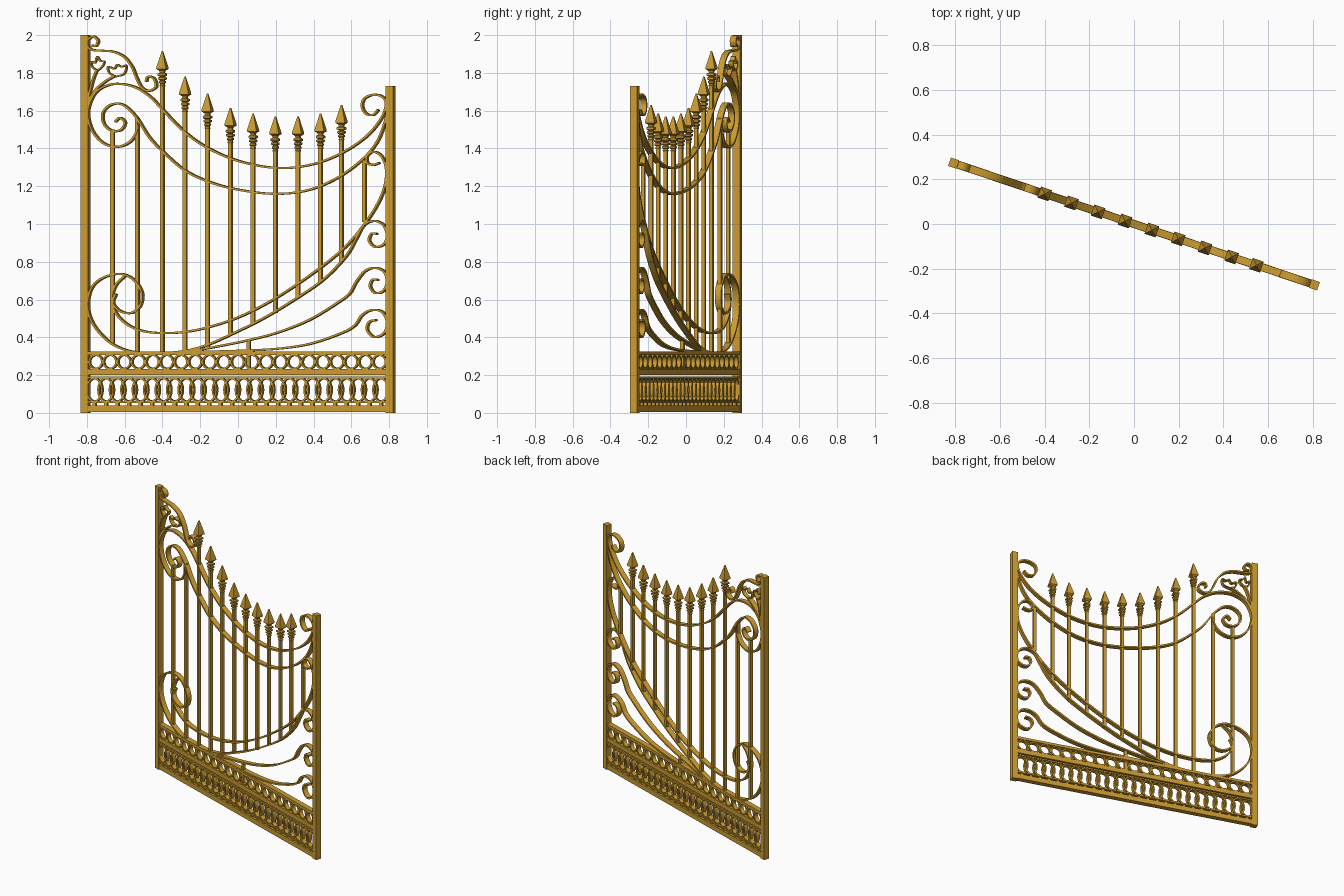
import bpy, bmesh, math
from mathutils import Vector

ANG = math.atan2(-0.55, 1.63)      # the leaf stands swung open
C = math.cos(ANG)
S = 188.7                          # trace units per metre
gold = bpy.data.materials.new("gold")
gold.diffuse_color = (0.60, 0.33, 0.03, 1)


def P(p):
    """Front-view trace point -> point in the gate plane (u, z)."""
    return Vector(((p[0] - 238.5) / S / C, (412.8 - p[1]) / S))


def finish(bm, name):
    bmesh.ops.recalc_face_normals(bm, faces=bm.faces)
    me = bpy.data.meshes.new(name)
    bm.to_mesh(me)
    bm.free()
    ob = bpy.data.objects.new(name, me)
    bpy.context.collection.objects.link(ob)
    ob.rotation_euler.z = ANG
    me.materials.append(gold)
    return ob


def add_box(bm, u0, u1, z0, z1, d):
    r = bmesh.ops.create_cube(bm, size=1)
    for v in r["verts"]:
        v.co = ((u0 + u1) / 2 + v.co.x * (u1 - u0), v.co.y * d, (z0 + z1) / 2 + v.co.z * (z1 - z0))


def box(name, *a):
    bm = bmesh.new()
    add_box(bm, *a)
    return finish(bm, name)


def spline(pts, n=5):
    pts = [2 * pts[0] - pts[1]] + pts + [2 * pts[-1] - pts[-2]]
    out = []
    for i in range(1, len(pts) - 2):
        a, b, c, d = pts[i - 1:i + 3]
        for k in range(n):
            t = k / n
            out.append(0.5 * (2 * b + (c - a) * t + (2 * a - 5 * b + 4 * c - d) * t * t
                              + (3 * b - a - 3 * c + d) * t ** 3))
    return out + [pts[-2]]


def add_ribbon(bm, path, th, d, closed=False):
    n, rings = len(path), []
    for i, p in enumerate(path):
        a = path[i - 1] if closed or i else p
        b = path[(i + 1) % n] if closed or i < n - 1 else p
        t = (b - a).normalized()
        o = Vector((-t.y, t.x)) * th / 2
        rings.append([bm.verts.new((q.x, y, q.y)) for q, y in
                      ((p + o, -d / 2), (p + o, d / 2), (p - o, d / 2), (p - o, -d / 2))])
    for i in range(n if closed else n - 1):
        r, s = rings[i], rings[(i + 1) % n]
        for k in range(4):
            bm.faces.new((r[k], r[(k + 1) % 4], s[(k + 1) % 4], s[k]))
    if not closed:
        bm.faces.new(rings[0])
        bm.faces.new(rings[-1])


def ribbon(name, pts, th=0.011, d=0.034):
    bm = bmesh.new()
    add_ribbon(bm, spline([P(p) for p in pts]), th, d)
    return finish(bm, name)


# posts and rails
U = 0.852
box("left_post", -U - .02, -U + .02, 0, 2.0, .04)
box("right_post", U - .02, U + .02, 0, 1.73, .04)
for nm, z0, z1 in (("bottom_rail", .005, .04), ("lower_band_sill", .052, .062), ("lower_band_cap", .182, .192),
                   ("middle_rail", .20, .232), ("top_rail", .307, .325)):
    box(nm, -U, U, z0, z1, .036)


# rows of hoops between the rails
def hoops(name, count, zc, a, b):
    bm = bmesh.new()
    for i in range(count):
        u = -.832 + 1.664 * (i + .5) / count
        ring = [Vector((u + a * math.cos(k * math.tau / 20), zc + b * math.sin(k * math.tau / 20)))
                for k in range(20)]
        add_ribbon(bm, ring, .009, .028, True)
    return bm


finish(hoops("upper_hoops", 21, .27, .036, .036), "upper_hoops")
bm = hoops("lower_hoops", 26, .122, .042, .061)
for i in range(26):                 # small blocks under each hoop
    u = -.832 + 1.664 * (i + .5) / 26
    add_box(bm, u - .009, u + .009, .038, .054, .024)
finish(bm, "lower_hoops")


# upright bars, the middle nine carrying square spear heads
def bar(x, z0, z1):
    u = x / C
    return box("upright_bar", u - .01, u + .01, z0, z1, .02)


def spear(x, tip):
    bm = bmesh.new()
    prof = [(.009, -.19), (.013, -.182), (.009, -.174), (.015, -.168), (.015, -.160), (.009, -.156),
            (.018, -.149), (.018, -.140), (.009, -.136), (.020, -.129), (.020, -.119), (.011, -.113),
            (.014, -.103), (.026, -.094), (.025, -.084), (.003, 0)]
    rows = [[bm.verts.new((x / C + sx * h, sy * h, tip + z))
             for sx, sy in ((-1, -1), (1, -1), (1, 1), (-1, 1))] for h, z in prof]
    for r, s in zip(rows, rows[1:]):
        for k in range(4):
            bm.faces.new((r[k], r[(k + 1) % 4], s[(k + 1) % 4], s[k]))
    bm.faces.new(rows[0])
    bm.faces.new(rows[-1])
    finish(bm, "spear_head")


for x, z0, tip in ((-.40, .32, 1.915), (-.28, .32, 1.78), (-.161, .35, 1.69), (-.04, .41, 1.615),
                   (.08, .47, 1.585), (.198, .53, 1.57), (.318, .61, 1.57), (.437, .69, 1.585), (.548, .80, 1.63)):
    bar(x, z0, tip - .10)
    spear(x, tip)
for x, z0, z1 in ((-.664, .37, 1.50), (-.532, .32, 1.56), (.67, 1.01, 1.34), (.057, .235, .39)):
    bar(x, z0, z1)

# two sweeping top ribbons with end scrolls
ribbon("upper_sweep", [(138, 120), (138, 131), (131, 142), (118, 147), (104, 143), (93, 130), (89, 112), (95, 95),
       (105, 87), (118, 84), (135, 87), (150, 96), (163, 109), (180, 127), (200, 143), (225, 156), (250, 164),
       (276, 168), (300, 167), (325, 161), (350, 149), (370, 134), (383, 117), (387, 104), (383, 97), (374, 95),
       (365, 99), (363, 107), (367, 114), (374, 115), (379, 110)])
ribbon("lower_sweep", [(116, 122), (121, 118), (126, 123), (122, 130), (113, 131), (105, 124), (104, 113), (112, 105),
       (124, 105), (137, 117), (150, 137), (163, 151), (185, 170), (210, 182), (240, 190), (276, 194), (310, 190),
       (340, 177), (365, 158), (379, 140), (387, 118), (388, 106)])

# two lower crossing sweeps
ribbon("inner_low_sweep", [(380, 163), (374, 165), (368, 163), (368, 156), (374, 152), (382, 156), (387, 168),
       (386, 185), (379, 203), (367, 222), (350, 243), (330, 261), (300, 283), (270, 302), (240, 317), (210, 327),
       (185, 332), (160, 333), (140, 330), (125, 322), (116, 311), (113, 298), (117, 285), (126, 276)])
ribbon("outer_low_sweep", [(378, 234), (372, 234), (370, 241), (376, 247), (385, 244), (388, 235), (384, 225),
       (375, 221), (365, 225), (358, 237), (347, 256), (325, 279), (298, 298), (265, 318), (235, 333), (208, 345),
       (185, 351), (160, 353), (135, 352), (115, 345), (100, 332), (91, 317), (89, 301), (94, 286), (106, 277),
       (122, 274), (135, 280), (143, 293), (141, 306), (132, 313), (121, 311), (114, 303), (117, 294)])

# two side scrolls at lower right
ribbon("middle_scroll", [(379, 280), (373, 280), (371, 287), (376, 293), (384, 291), (388, 282), (385, 272),
       (376, 268), (366, 271), (357, 282), (350, 294), (335, 305), (310, 320), (280, 332), (250, 340), (210, 348),
       (185, 352)])
ribbon("bottom_scroll", [(377, 320), (370, 322), (368, 330), (375, 337), (385, 333), (388, 322), (383, 312),
       (373, 310), (363, 315), (355, 326), (340, 334), (310, 344), (275, 349), (230, 351), (185, 352)])

# crest beside the tall post: S-scroll, stems and leaf outlines
ribbon("crest_scroll", [(93, 46), (97, 46), (99, 41), (95, 37), (90, 39), (88, 45), (93, 50), (103, 51), (114, 52),
       (125, 57), (133, 67), (138, 79), (143, 88), (150, 91), (157, 87), (155, 79), (149, 77), (147, 82)])
ribbon("crest_stem", [(89, 104), (91, 92), (94, 80), (98, 70)])
ribbon("crest_stem", [(89, 104), (96, 91), (106, 82), (116, 76)])
ribbon("crest_leaf", [(98, 71), (93, 67), (92, 62), (96, 63), (98, 57), (101, 61), (105, 62), (103, 67), (98, 71)],
       .008, .026)
ribbon("crest_leaf", [(116, 77), (110, 73), (109, 67), (115, 69), (118, 65), (122, 67), (127, 66), (125, 74),
       (116, 77)], .008, .026)

# smooth along the ribbons, crisp on the edges
for ob in bpy.context.collection.objects:
    ob.select_set(True)
    bpy.context.view_layer.objects.active = ob
bpy.ops.object.shade_smooth_by_angle(angle=math.radians(35))
